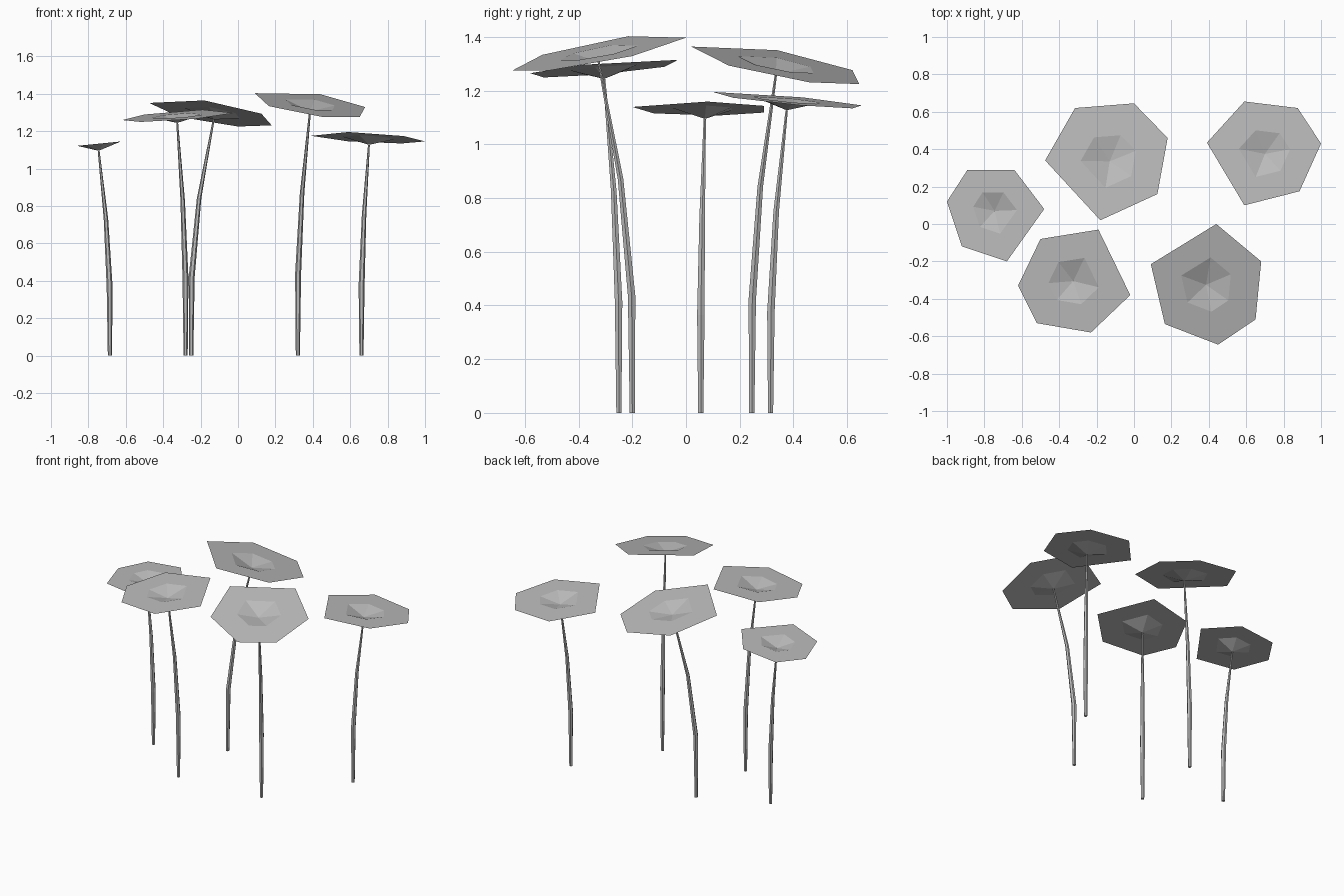
import bpy
import bmesh
from math import cos, sin, tau

old = bpy.data.objects.get("Cube")
if old:
    bpy.data.objects.remove(old, do_unlink=True)

# Single flat colour
gray = bpy.data.materials.new("plain_gray")
gray.use_nodes = True
colour = (0.5, 0.5, 0.5, 1)
gray.diffuse_color = colour
shader = next(n for n in gray.node_tree.nodes if n.type == "BSDF_PRINCIPLED")
shader.inputs["Base Color"].default_value = colour

RING_SCALE = 0.45                        # dished middle relative to the rim
DIP = 0.038                              # depth of the dish
STEM_SIDES = 6
STEM_RADII = (0.011, 0.016, 0.012, 0.005)
STEM_BEND = (0, 0.02, 0.35, 1)           # share of the lean at each ring


def finish(bm, name):
    mesh = bpy.data.meshes.new(name)
    bm.to_mesh(mesh)
    bm.free()
    mesh.materials.append(gray)
    obj = bpy.data.objects.new(name, mesh)
    bpy.context.collection.objects.link(obj)
    return obj


def bridge(bm, low, high):
    """Join two vertex loops with quads."""
    n = len(low)
    for i in range(n):
        j = (i + 1) % n
        bm.faces.new((low[i], low[j], high[j], high[i]))


def make_leaf(name, centre, height, tilt, outline):
    """Thin tilted polygon with a shallow dish where the stem meets it."""
    cx, cy = centre

    def loop(scale):
        verts = []
        for x, y in outline:
            dx, dy = (x - cx) * scale, (y - cy) * scale
            z = height + tilt[0] * dx + tilt[1] * dy
            verts.append(bm.verts.new((cx + dx, cy + dy, z)))
        return verts

    bm = bmesh.new()
    rim, ring = loop(1), loop(RING_SCALE)
    bridge(bm, rim, ring)
    middle = bm.verts.new((cx, cy, height - DIP))
    for i, v in enumerate(ring):
        bm.faces.new((v, ring[(i + 1) % len(ring)], middle))
    bm.normal_update()
    bmesh.ops.reverse_faces(bm, faces=[f for f in bm.faces if f.normal.z < 0])
    finish(bm, name)


def make_stem(name, base, top, height):
    """Tapered stem that leans more towards its tip."""
    bm = bmesh.new()
    loops = []
    for k, (radius, bend) in enumerate(zip(STEM_RADII, STEM_BEND)):
        x, y = (b + (t - b) * bend for b, t in zip(base, top))
        z = height * k / (len(STEM_RADII) - 1)
        angles = [tau * i / STEM_SIDES for i in range(STEM_SIDES)]
        loops.append([bm.verts.new((x + radius * cos(a), y + radius * sin(a), z))
                      for a in angles])
    for low, high in zip(loops, loops[1:]):
        bridge(bm, low, high)
    bm.faces.new(loops[0][::-1])
    bm.faces.new(loops[-1])
    finish(bm, name)


# Each plant: stem base, leaf centre, leaf height, leaf tilt, rim outline
plants = {
    "right": ((-0.685, 0.055), (-0.745, 0.07), 1.133, (0.1, 0),
              [(-0.89, 0.29), (-0.64, 0.29), (-0.48, 0.08),
               (-0.68, -0.2), (-0.92, -0.12), (-1, 0.12)]),
    "front_right": ((-0.28, -0.25), (-0.325, -0.305), 1.282, (0.07, 0.085),
                    [(-0.5, -0.08), (-0.19, -0.03), (-0.02, -0.38),
                     (-0.23, -0.58), (-0.52, -0.53), (-0.62, -0.33)]),
    "back_middle": ((-0.25, 0.245), (-0.13, 0.335), 1.3, (-0.15, -0.18),
                    [(-0.315, 0.62), (0, 0.645), (0.18, 0.46),
                     (0.125, 0.16), (-0.18, 0.02), (-0.475, 0.34)]),
    "back_left": ((0.66, 0.315), (0.7, 0.375), 1.165, (-0.05, -0.09),
                  [(0.39, 0.435), (0.59, 0.655), (0.875, 0.62),
                   (1, 0.43), (0.885, 0.175), (0.59, 0.1)]),
    "front_left": ((0.32, -0.2), (0.385, -0.325), 1.344, (-0.13, 0.186),
                   [(0.44, 0), (0.68, -0.2), (0.65, -0.51),
                    (0.45, -0.645), (0.165, -0.535), (0.09, -0.215)]),
}

for place, (base, centre, height, tilt, outline) in plants.items():
    make_leaf(place + "_leaf", centre, height, tilt, outline)
    make_stem(place + "_stem", base, centre, height - DIP)
